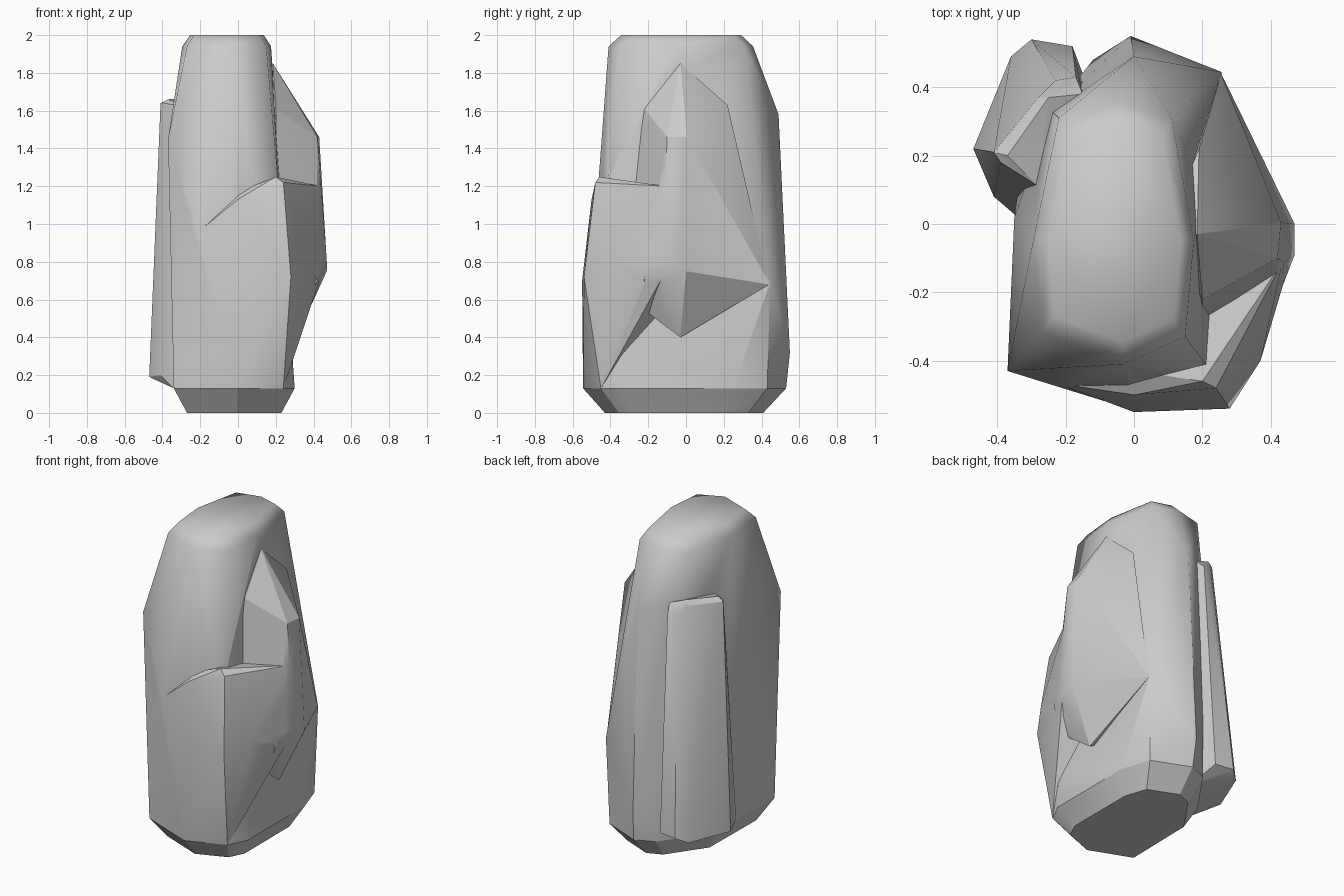
import bpy, bmesh


def hull(name, pts):
    """Convex faceted chunk from a handful of corner points."""
    me = bpy.data.meshes.new(name)
    bm = bmesh.new()
    for p in pts:
        bm.verts.new(p)
    bmesh.ops.convex_hull(bm, input=bm.verts)
    junk = [v for v in bm.verts if not v.link_faces]
    bmesh.ops.delete(bm, geom=junk, context='VERTS')
    bmesh.ops.recalc_face_normals(bm, faces=bm.faces)
    bmesh.ops.dissolve_limit(bm, angle_limit=0.02, verts=bm.verts, edges=bm.edges)
    bm.to_mesh(me)
    bm.free()
    ob = bpy.data.objects.new(name, me)
    bpy.context.collection.objects.link(ob)
    return ob


def ring(xy, z, s=1.0, c=(0, 0)):
    return [(c[0] + (x - c[0]) * s, c[1] + (y - c[1]) * s, z) for x, y in xy]


# Main pillar: chamfered foot, broad waist, rounded crown
foot = [(-0.34, -0.41), (0.0, -0.545), (0.24, -0.45), (0.30, -0.33), (0.30, 0.25),
        (0.24, 0.43), (0.0, 0.53), (-0.12, 0.48), (-0.33, 0.18)]
crown = [(-0.22, 0.31), (-0.04, 0.355), (0.11, 0.31), (0.175, -0.05), (0.15, -0.33),
         (-0.03, -0.41), (-0.27, -0.32), (-0.295, -0.05)]
waist = [(-0.37, -0.43, 1.45), (-0.02, -0.465, 1.2), (0.21, -0.41, 1.25), (0.185, -0.05, 1.6),
         (0.0, 0.49, 1.58), (-0.24, 0.33, 1.6), (-0.35, 0.02, 1.1),
         (-0.34, -0.41, 0.6), (0.255, 0.445, 0.68), (-0.01, 0.55, 0.32), (-0.12, 0.47, 0.4)]
pillar = hull("rock_pillar", ring(foot, 0, 0.78, (-0.02, -0.02)) + ring(foot, 0.13)
              + waist + ring(crown, 1.94) + ring(crown, 2.0, 0.83, (-0.05, -0.02)))

# Front slab, ending in a ledge part way up
front = hull("front_slab", [
    (0.2, -0.28, 1.2), (0.435, -0.11, 1.2), (0.24, -0.48, 1.22), (0.2, -0.46, 1.25),
    (0.0, -0.50, 1.13), (0.0, -0.43, 1.17), (-0.22, -0.468, 0.95), (0.0, -0.55, 0.7),
    (0.28, -0.54, 0.72), (0.37, -0.40, 0.8), (0.465, -0.08, 0.8), (0.41, -0.22, 0.7),
    (0.335, -0.215, 0.54), (0.24, -0.45, 0.13), (0.0, -0.545, 0.13), (-0.33, -0.41, 0.13),
    (0.1, -0.1, 0.4), (0.1, -0.1, 1.18)])

# Right hand shoulder with sloping top and undercut
side = hull("side_shoulder", [
    (0.185, -0.03, 1.85), (0.19, 0.22, 1.63), (0.43, 0.005, 1.46), (0.42, -0.10, 1.46),
    (0.2, -0.22, 1.61), (0.2, -0.28, 1.2), (0.44, -0.11, 1.2), (0.47, -0.09, 0.8),
    (0.47, 0.0, 0.75), (0.255, 0.44, 0.68), (0.31, -0.03, 0.4), (0.42, -0.22, 0.7),
    (0.335, -0.215, 0.54), (0.1, 0.0, 0.5), (0.1, 0.0, 1.8)])

# Narrow slab leaning on the back left
back = hull("back_slab", [
    (-0.34, 0.02, 0.13), (-0.41, 0.08, 0.2), (-0.47, 0.22, 0.19), (-0.36, 0.49, 0.19),
    (-0.30, 0.54, 0.22), (-0.18, 0.52, 0.22), (-0.12, 0.36, 0.13), (-0.28, 0.11, 1.62),
    (-0.39, 0.18, 1.64), (-0.41, 0.21, 1.64), (-0.28, 0.37, 1.64), (-0.31, 0.46, 0.75),
    (-0.23, 0.42, 1.58), (-0.17, 0.43, 1.58), (-0.15, 0.38, 1.63), (-0.25, 0.37, 1.67),
    (-0.37, 0.2, 1.66)])

# Fuse the chunks into one rock
for part in (front, side, back):
    mod = pillar.modifiers.new("fuse", 'BOOLEAN')
    mod.operation = 'UNION'
    mod.solver = 'EXACT'
    mod.object = part
bpy.context.view_layer.update()
dg = bpy.context.evaluated_depsgraph_get()
fused = bpy.data.meshes.new_from_object(pillar.evaluated_get(dg))
pillar.modifiers.clear()
pillar.data = fused
for part in (front, side, back):
    bpy.data.objects.remove(part, do_unlink=True)
pillar.name = "standing_rock"

# Faceted body, soft crown
bpy.context.view_layer.objects.active = pillar
pillar.select_set(True)
bpy.ops.object.shade_smooth_by_angle(angle=0.45)
verts = pillar.data.vertices
for e in pillar.data.edges:
    if max(verts[i].co.z for i in e.vertices) > 1.93:
        e.use_edge_sharp = False
